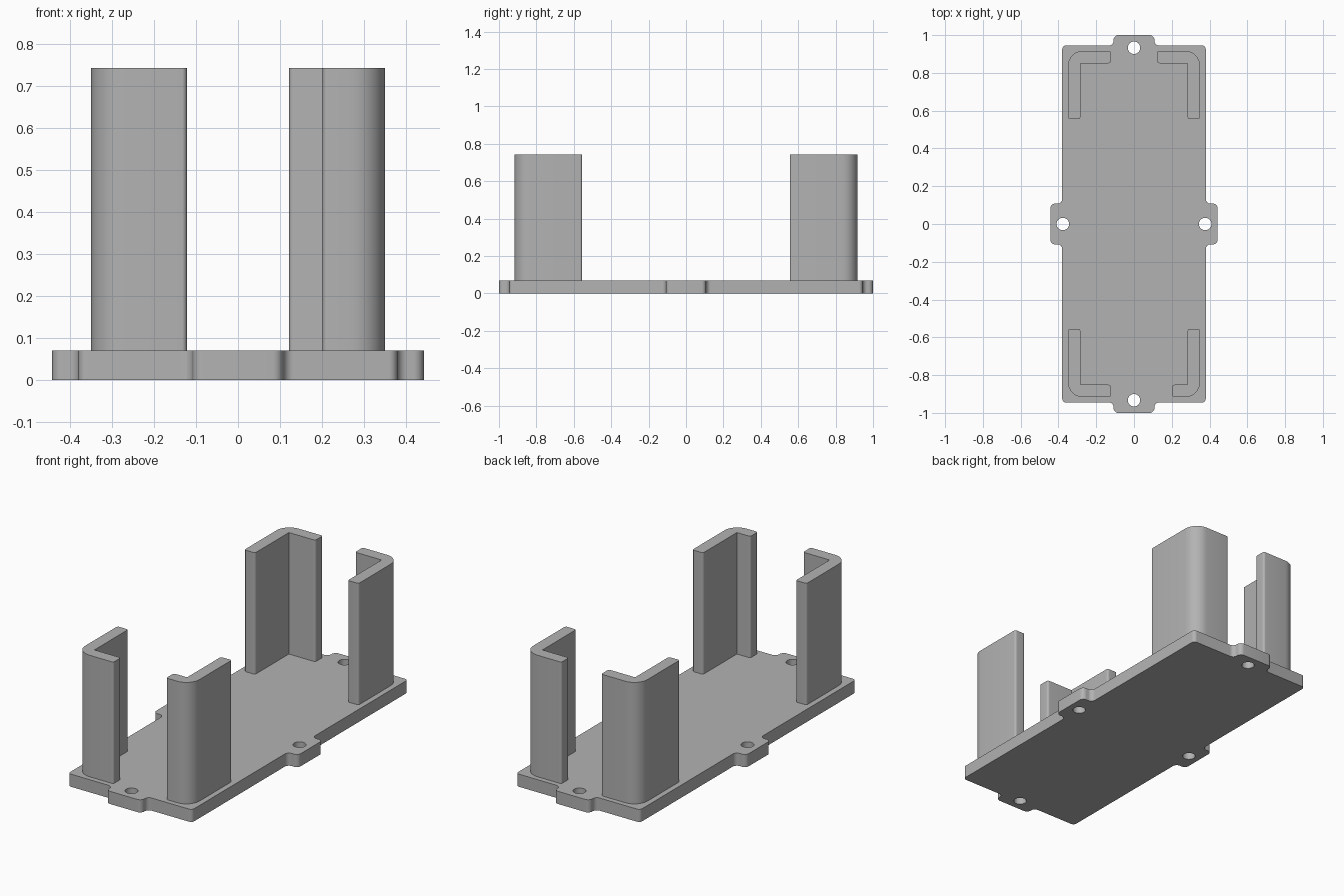
import bpy, bmesh, math
from mathutils import Vector

cube = bpy.data.objects.get("Cube")
if cube:
    bpy.data.objects.remove(cube, do_unlink=True)

GREY = (0.45, 0.45, 0.45, 1)
mat = bpy.data.materials.new("plain grey")
mat.use_nodes = True
mat.diffuse_color = GREY
mat.node_tree.nodes["Principled BSDF"].inputs["Base Color"].default_value = GREY

BASE_TOP, POST_TOP = 0.07, 0.743


def rounded(points, steps=8):
    """Fillet each (x, y, radius) corner of a closed outline with an arc."""
    out = []
    for i, (x, y, r) in enumerate(points):
        p = Vector((x, y))
        if r == 0:
            out.append(p)
            continue
        a = (Vector(points[i - 1][:2]) - p).normalized()
        b = (Vector(points[(i + 1) % len(points)][:2]) - p).normalized()
        # All corners are square, so the arc centre lies on the diagonal
        for k in range(steps + 1):
            t = k / steps * math.pi / 2
            out.append(p + r * (a * (1 - math.sin(t)) + b * (1 - math.cos(t))))
    return out


def prism(name, outline, z0, z1):
    """Extrude an outline between two heights."""
    bm = bmesh.new()
    face = bm.faces.new([bm.verts.new((p.x, p.y, z0)) for p in outline])
    top = bmesh.ops.extrude_face_region(bm, geom=[face])["geom"]
    verts = [v for v in top if isinstance(v, bmesh.types.BMVert)]
    bmesh.ops.translate(bm, verts=verts, vec=(0, 0, z1 - z0))
    bmesh.ops.recalc_face_normals(bm, faces=bm.faces)
    mesh = bpy.data.meshes.new(name)
    bm.to_mesh(mesh)
    bm.free()
    mesh.materials.append(mat)
    obj = bpy.data.objects.new(name, mesh)
    bpy.context.collection.objects.link(obj)
    return obj


def select(obj):
    bpy.ops.object.select_all(action='DESELECT')
    obj.select_set(True)
    bpy.context.view_layer.objects.active = obj


def smooth(obj):
    select(obj)
    bpy.ops.object.shade_smooth_by_angle(angle=math.radians(30))


# Base plate: one quarter outline with half of each tab, mirrored around
W, L, TAB, R = 0.38, 0.945, 0.108, 0.025
quarter = [(0.443, TAB, R), (W, TAB, R), (W, L, 0.02), (TAB, L, R), (TAB, 1.0, R)]
outline = []
for sx, sy in ((1, 1), (-1, 1), (-1, -1), (1, -1)):
    part = [(x * sx, y * sy, r) for x, y, r in quarter]
    outline += part if sx * sy > 0 else part[::-1]
base = prism("base_plate", rounded(outline), 0, BASE_TOP)

# Screw holes through the four tabs
for x, y in ((0, 0.933), (0, -0.933), (0.377, 0), (-0.377, 0)):
    ring = [Vector((x + 0.033 * math.cos(k * math.tau / 40),
                    y + 0.033 * math.sin(k * math.tau / 40))) for k in range(40)]
    cutter = prism("hole_cutter", ring, -0.1, 0.2)
    cutter.hide_render = True
    cut = base.modifiers.new("hole", 'BOOLEAN')
    cut.operation, cut.object, cut.solver = 'DIFFERENCE', cutter, 'EXACT'
    select(base)
    bpy.ops.object.modifier_apply(modifier=cut.name)
    bpy.data.objects.remove(cutter, do_unlink=True)
smooth(base)


# Corner posts: L-shaped walls with a round outer corner
def post(name, sx, sy, inner_x):
    ox, oy, end_y, wall, e = 0.35, 0.917, 0.555, 0.066, 0.012
    shape = [(ox, end_y, e), (ox, oy, 0.08), (inner_x, oy, e),
             (inner_x, oy - wall, e), (ox - wall, oy - wall, 0), (ox - wall, end_y, e)]
    pts = rounded([(x * sx, y * sy, r) for x, y, r in shape])
    smooth(prism(name, pts, BASE_TOP, POST_TOP))


post("back_left_post", 1, 1, 0.122)
post("back_right_post", -1, 1, 0.122)
post("front_right_post", -1, -1, 0.122)
# This post has a shorter front arm
post("front_left_post", 1, -1, 0.202)
